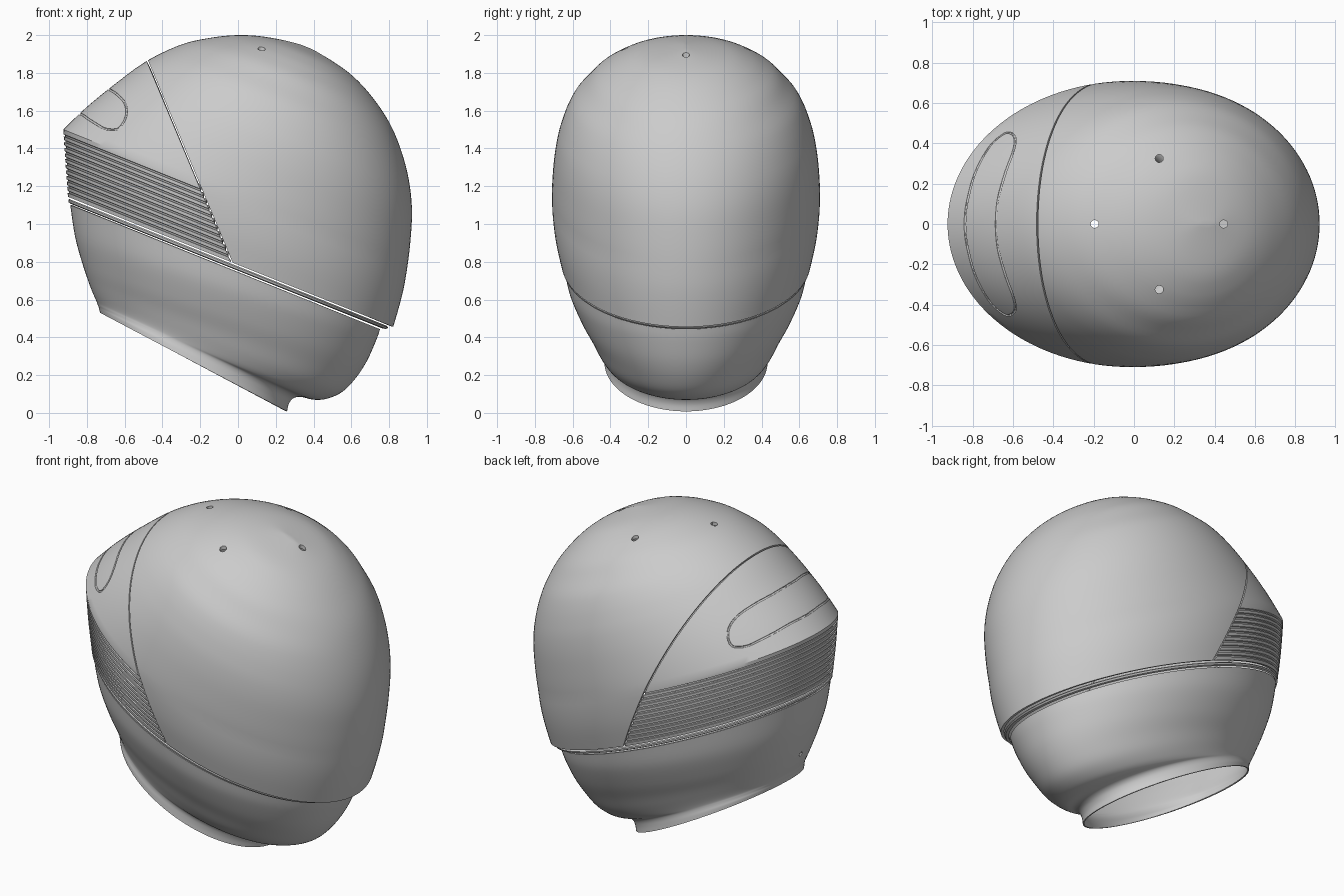
import bpy, bmesh, math
from mathutils import Vector

if "Cube" in bpy.data.objects:
    bpy.data.objects.remove(bpy.data.objects["Cube"])

SLOPE = 0.4          # tilt of the section planes: z = c - SLOPE * x
SIDES = 128
SEAM, BROW = 0.784, 1.13

grey = bpy.data.materials.new("shell_grey")
grey.diffuse_color = (0.6, 0.6, 0.6, 1)
grey.use_nodes = True
grey.node_tree.nodes["Principled BSDF"].inputs["Base Color"].default_value = grey.diffuse_color


def spline(pts, n=12):
    """Smooth curve through 2D points."""
    out = []
    for i in range(len(pts) - 1):
        p = [Vector(pts[max(0, min(len(pts) - 1, i + k))]) for k in (-1, 0, 1, 2)]
        for j in range(n):
            t = j / n
            out.append(0.5 * (2 * p[1] + (p[2] - p[0]) * t
                              + (2 * p[0] - 5 * p[1] + 4 * p[2] - p[3]) * t * t
                              + (3 * p[1] - p[0] - 3 * p[2] + p[3]) * t ** 3))
    return out + [Vector(pts[-1])]


def lookup(table, c):
    for (a, u), (b, v) in zip(table, table[1:]):
        if c <= b:
            return u + (v - u) * max(0, (c - a) / max(b - a, 1e-9))
    return table[-1][1]


# side profile of the dome, front edge over the crown to the rear edge
profile = [(-.9, 1.14), (-.912, 1.3), (-.925, 1.5), (-.925, 1.5), (-.8, 1.62), (-.64, 1.75),
           (-.48, 1.865), (-.3, 1.95), (-.15, 1.985), (0, 2), (.15, 1.99), (.33, 1.95),
           (.45, 1.893), (.6, 1.79), (.72, 1.66), (.82, 1.5), (.89, 1.3), (.92, 1.1),
           (.912, .9), (.885, .7), (.855, .57), (.82, .45)]
curve = [(p.x, p.y) for p in spline(profile)]
tip = max(range(len(curve)), key=lambda i: curve[i][1] + SLOPE * curve[i][0])
level = lambda p: (p[1] + SLOPE * p[0], p[0])
front_x = [level(p) for p in curve[:tip + 1]]
rear_x = [level(p) for p in reversed(curve[tip:])]
TOP = front_x[-1][0]
half_width = [(p.x, p.y) for p in spline(
    [(.78, .66), (.95, .695), (1.14, .71), (1.35, .70), (1.5, .68), (1.6, .655), (1.675, .63),
     (1.75, .595), (1.83, .535), (1.9, .48), (1.95, .42), (2, .345), (2.05, .225), (TOP, 0)])]


def section(c, inset=0):
    """Front x, front z, rear x, rear z, half width of the dome at level c."""
    a, b, w = lookup(front_x, c), lookup(rear_x, c), lookup(half_width, c)
    a, b = a + inset, b - inset
    return a, c - SLOPE * a, b, c - SLOPE * b, w - inset


def surface(x, y):
    """Point of the dome above x, y."""
    lo, hi = SEAM, TOP - .001
    for _ in range(40):
        c = (lo + hi) / 2
        a, _, b, _, w = section(c)
        inside = ((2 * x - a - b) / (b - a)) ** 2 + (y / w) ** 2 < 1
        lo, hi = (c, hi) if inside else (lo, c)
    return Vector((x, y, lo - SLOPE * x))


def loft(name, rows, apex=None, cut=None, thickness=.012):
    """Skin tilted elliptical rows (bottom to top); optionally trim by a plane."""
    bm = bmesh.new()
    rings = []
    for a, za, b, zb, w in rows:
        ring = []
        for i in range(SIDES):
            t = 2 * math.pi * i / SIDES
            k = (1 + math.cos(t)) / 2
            ring.append(bm.verts.new((a + (b - a) * k, w * math.sin(t), za + (zb - za) * k)))
        rings.append(ring)
    for r, s in zip(rings, rings[1:]):
        for i in range(SIDES):
            j = (i + 1) % SIDES
            bm.faces.new((r[i], r[j], s[j], s[i]))
    if apex:
        v = bm.verts.new(apex)
        for i in range(SIDES):
            bm.faces.new((rings[-1][i], rings[-1][(i + 1) % SIDES], v))
    if cut:
        bmesh.ops.bisect_plane(bm, geom=bm.verts[:] + bm.edges[:] + bm.faces[:], dist=1e-5,
                               plane_co=cut[0], plane_no=cut[1], clear_inner=True)
    me = bpy.data.meshes.new(name)
    bm.to_mesh(me)
    bm.free()
    ob = bpy.data.objects.new(name, me)
    bpy.context.collection.objects.link(ob)
    solid = ob.modifiers.new("thickness", 'SOLIDIFY')
    solid.thickness, solid.offset = thickness, -1
    return ob


def tube(name, points, radius, cyclic):
    """Round cutter along a path."""
    cu = bpy.data.curves.new(name, 'CURVE')
    cu.dimensions, cu.bevel_depth, cu.bevel_resolution, cu.use_fill_caps = '3D', radius, 4, True
    sp = cu.splines.new('POLY')
    sp.points.add(len(points) - 1)
    for p, q in zip(sp.points, points):
        p.co = (*q, 1)
    sp.use_cyclic_u = cyclic
    tmp = bpy.data.objects.new(name, cu)
    bpy.context.collection.objects.link(tmp)
    me = bpy.data.meshes.new_from_object(
        tmp.evaluated_get(bpy.context.evaluated_depsgraph_get()))
    bpy.data.objects.remove(tmp)
    bm = bmesh.new()
    bm.from_mesh(me)
    bmesh.ops.remove_doubles(bm, verts=bm.verts, dist=1e-5)
    bmesh.ops.recalc_face_normals(bm, faces=bm.faces)
    bm.to_mesh(me)
    bm.free()
    ob = bpy.data.objects.new(name, me)
    bpy.context.collection.objects.link(ob)
    ob.hide_render = True
    return ob


def finish(ob, cutters=()):
    for c in cutters:
        m = ob.modifiers.new("cut", 'BOOLEAN')
        m.operation, m.object, m.solver = 'DIFFERENCE', c, 'EXACT'
    me = bpy.data.meshes.new_from_object(
        ob.evaluated_get(bpy.context.evaluated_depsgraph_get()))
    ob.modifiers.clear()
    ob.data = me
    me.materials.clear()
    me.materials.append(grey)
    for c in cutters:
        bpy.data.objects.remove(c)
    bpy.ops.object.select_all(action='DESELECT')
    ob.select_set(True)
    bpy.context.view_layer.objects.active = ob
    bpy.ops.object.shade_smooth_by_angle(angle=math.radians(30))


# slanted split between the main dome and the front insert
split = Vector((-.255, 0, 1.327))
normal = Vector((1.075, 0, .45)).normalized()
crown = surface(lookup(front_x, TOP), 0)
upper = [BROW + (TOP - BROW) * math.sin(math.pi / 2 * i / 40) for i in range(40)]

# main dome with four vent holes
lower = [SEAM + (BROW - SEAM) * i / 8 for i in range(8)]
dome = loft("main_dome", [section(c) for c in lower + upper], apex=crown,
            cut=(split + normal * .004, normal), thickness=.02)
holes = []
for x, y in ((-.195, 0), (.445, 0), (.125, .325), (.125, -.325)):
    p = surface(x, y)
    holes.append(tube("vent_cutter", [p - Vector((0, 0, .1)), p + Vector((0, 0, .1))], .02, False))
finish(dome, holes)

# front insert with parallel grooves and an engraved brow outline
rows = [section(SEAM)]
for i in range(11):
    c = SEAM + .026 + i * .029
    rows += [section(c - .006), section(c - .004, .008),
             section(c + .004, .008), section(c + .006)]
insert = loft("front_insert", rows + [section(c) for c in upper], apex=crown,
              cut=(split - normal * .004, -normal), thickness=.02)
half = spline([(-.84, 0), (-.83, .1), (-.79, .25), (-.72, .38), (-.65, .445), (-.61, .45),
               (-.59, .42), (-.6, .36), (-.64, .25), (-.675, .12), (-.685, 0)], 6)
outline = [(p.x, p.y) for p in half] + [(p.x, -p.y) for p in reversed(half[1:-1])]
finish(insert, [tube("brow_cutter", [surface(x, y) for x, y in outline], .006, True)])

# trim ring in the seam
trim = loft("seam_ring", [(-.888, 1.108, .765, .447, .642), (-.897, 1.116, .785, .444, .653),
                          (-.898, 1.128, .795, .451, .655), (-.892, 1.132, .785, .462, .648)])
finish(trim)

# lower skirt flaring into the open neck rim, with a small chin hole
skirt_rows = [(-.73, .53, .26, .008, .432), (-.735, .55, .268, .045, .43),
              (-.738, .56, .29, .075, .428), (-.742, .57, .33, .085, .43),
              (-.747, .585, .4, .07, .438), (-.757, .608, .47, .075, .452),
              (-.771, .64, .55, .11, .476), (-.79, .69, .62, .18, .51),
              (-.822, .785, .68, .27, .563), (-.862, .93, .73, .38, .618),
              (-.888, 1.1, .752, .443, .643)]
dense = [tuple(v) for v in spline(skirt_rows, 5)]
skirt = loft("lower_skirt", dense, thickness=.008)
finish(skirt, [tube("chin_cutter", [(-.9, 0, .7), (-.7, 0, .7)], .014, False)])
